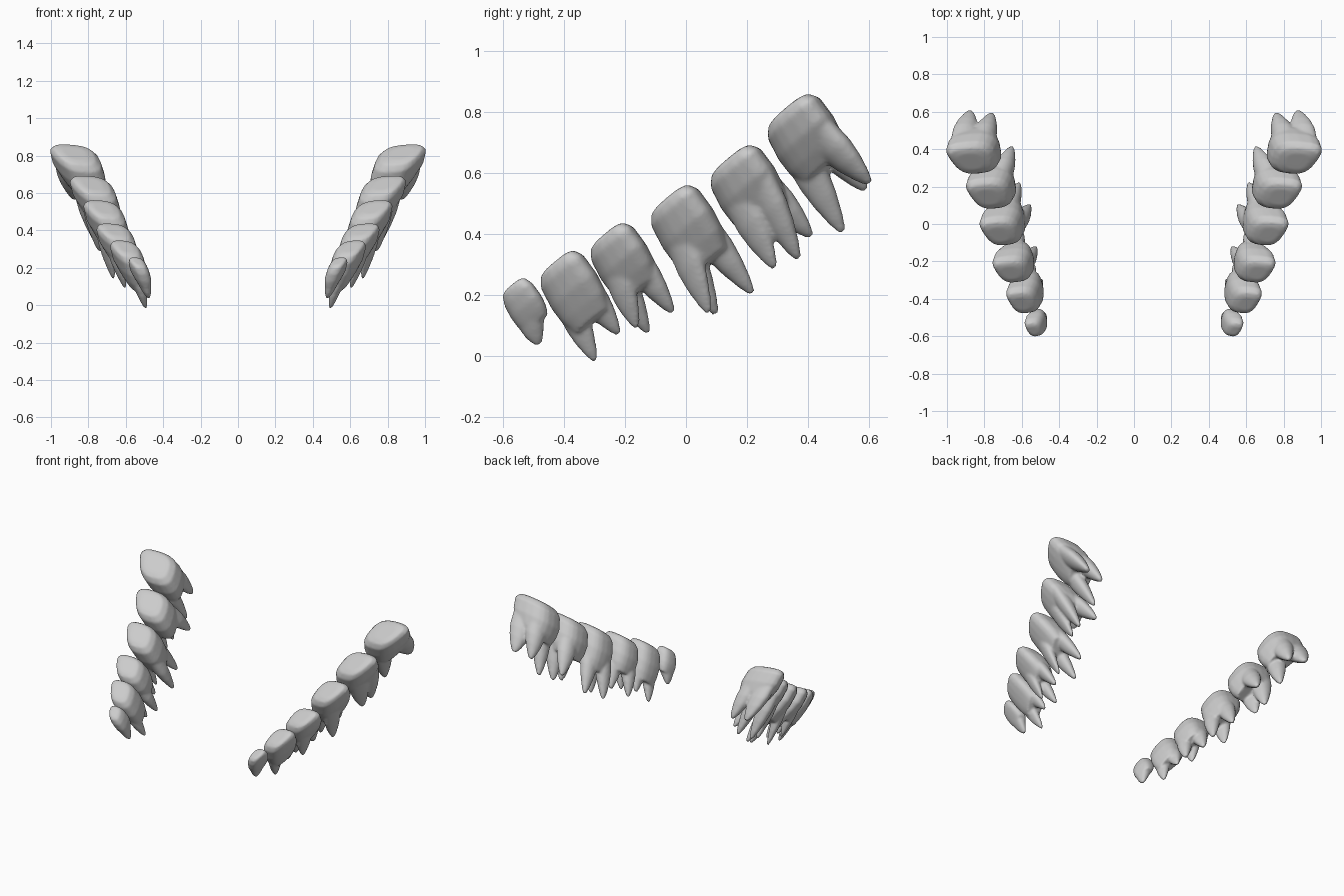
import bpy, bmesh
from math import cos, sin, tau
from mathutils import Vector

cube = bpy.data.objects.get("Cube")
if cube:
    bpy.data.objects.remove(cube)

enamel = bpy.data.materials.new("grey_enamel")
enamel.use_nodes = True
GREY = (0.6, 0.6, 0.6, 1)
enamel.diffuse_color = GREY
enamel.node_tree.nodes["Principled BSDF"].inputs["Base Color"].default_value = GREY

# Tooth directions: along the row, outward, crown to root
ROW = Vector((0.2, 0.85, 0.53))
OUT = Vector((1, -0.08, 0.08))
DOWN = Vector((-0.25, 0.53, -0.85))


def loft(bm, place, rings, power):
    """Closed tube through rings of (s, w, t, half length, half width)."""
    n = 20
    loops = []
    for s, w, t, a, b in rings:
        loop = []
        for i in range(n):
            c, d = cos(tau * i / n), sin(tau * i / n)
            p = abs(c) ** (2 / power) * (1 if c > 0 else -1)
            q = abs(d) ** (2 / power) * (1 if d > 0 else -1)
            loop.append(bm.verts.new(place(s + a * p, w + b * q, t)))
        loops.append(loop)
    for lo, hi in zip(loops, loops[1:]):
        for i in range(n):
            j = (i + 1) % n
            bm.faces.new((lo[i], lo[j], hi[j], hi[i]))
    bm.faces.new(loops[0])
    bm.faces.new(loops[-1])


def tooth(name, side, centre, length, width, neck, roots):
    def place(s, w, t):
        # The outer side flares towards the back
        if w > 0:
            w *= 0.92 + 0.28 * s / length
        p = Vector(centre) + ROW * s + OUT * w + DOWN * (t - 0.12 * s)
        return Vector((p.x * side, p.y, p.z))

    bm = bmesh.new()
    # Crown, narrowing to the fork of the roots
    crown = [(-0.05, 0.5, 0.5), (-0.042, 0.78, 0.8), (-0.012, 0.98, 0.98),
             (neck * 0.35, 1.04, 1), (neck * 0.7, 0.98, 0.84), (neck, 0.8, 0.62)]
    loft(bm, place, [(0, 0, t, length * a, width * b) for t, a, b in crown], 2.8)
    # Tapering roots, a single root being stout
    stout = 0.54 if len(roots) > 1 else 0.85
    for s, w, tip in roots:
        s0 = length * (0.42 if s > 0 else -0.4) if len(roots) > 1 else 0
        w0 = max(-0.4, min(0.4, w * 8)) * width
        start = neck * 0.45
        rings = []
        for f, r in ((0, 1), (0.35, 0.95), (0.6, 0.76), (0.85, 0.46), (1, 0.2)):
            rings.append((s0 + (s - s0) * f, w0 + (w - w0) * f, start + (tip - start) * f,
                          length * stout * r, width * (stout - 0.07) * r))
        loft(bm, place, rings, 2.2)
    bmesh.ops.recalc_face_normals(bm, faces=bm.faces)
    mesh = bpy.data.meshes.new(name)
    bm.to_mesh(mesh)
    bm.free()
    mesh.materials.append(enamel)
    obj = bpy.data.objects.new(name, mesh)
    bpy.context.collection.objects.link(obj)
    # Fuse crown and roots into one soft surface
    remesh = obj.modifiers.new("fuse", 'REMESH')
    remesh.mode = 'VOXEL'
    remesh.voxel_size = 0.008
    remesh.use_smooth_shade = True
    smooth = obj.modifiers.new("soften", 'SMOOTH')
    smooth.factor = 0.5
    smooth.iterations = 6


# name, crown centre, half length, half width, neck, roots (along, outward, tip)
TEETH = [
    ("front_premolar", (0.527, -0.543, 0.192), 0.06, 0.05, 0.1, [(-0.028, 0, 0.16)]),
    ("second_premolar", (0.59, -0.4, 0.267), 0.09, 0.084, 0.18,
     [(0.05, 0, 0.265), (-0.062, -0.01, 0.285)]),
    ("third_premolar", (0.65, -0.235, 0.358), 0.09, 0.098, 0.165,
     [(0.05, 0.01, 0.29), (-0.075, 0.055, 0.26), (-0.055, -0.04, 0.285)]),
    ("first_molar", (0.71, -0.03, 0.477), 0.1, 0.106, 0.2,
     [(0.067, -0.02, 0.365), (-0.085, 0.09, 0.335), (-0.07, -0.05, 0.34)]),
    ("second_molar", (0.77, 0.17, 0.605), 0.106, 0.118, 0.18,
     [(0.09, -0.06, 0.31), (0.02, 0.065, 0.355), (-0.062, 0.09, 0.33)]),
    ("third_molar", (0.862, 0.36, 0.77), 0.11, 0.132, 0.18,
     [(0.1, 0.06, 0.318), (0.075, -0.04, 0.315), (-0.06, 0, 0.38)]),
]
for label, *shape in TEETH:
    for side_name, side in (("left", 1), ("right", -1)):
        tooth(side_name + "_" + label, side, *shape)
